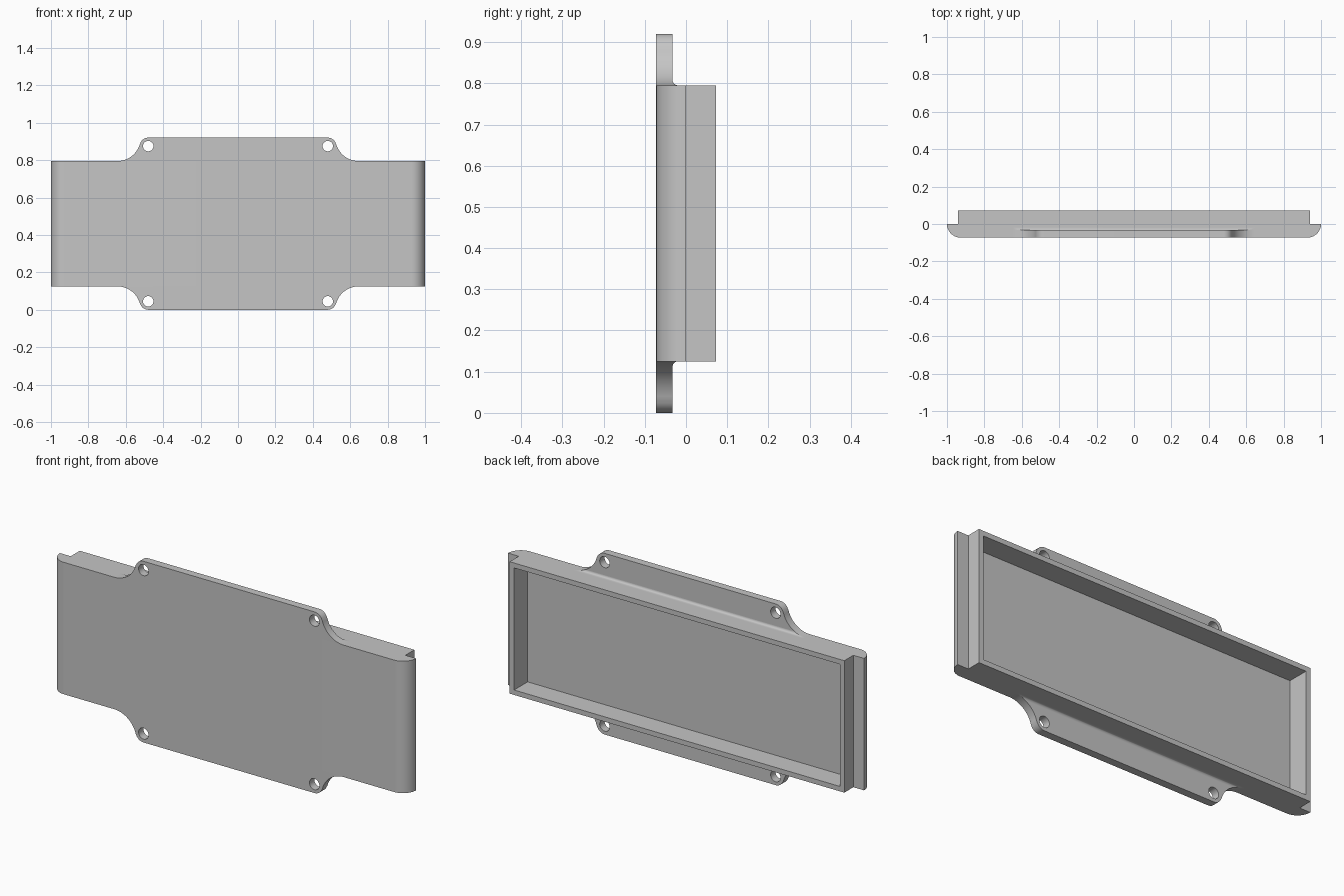
import bpy, bmesh
from math import cos, sin, pi, sqrt, atan2
from mathutils import Vector

if "Cube" in bpy.data.objects:
    bpy.data.objects.remove(bpy.data.objects["Cube"], do_unlink=True)

# Overall dimensions
FRONT, BACK, STEP = -0.0725, 0.0725, 0.0
FLANGE_BACK, FLOOR = -0.033, -0.036
HEIGHT, Z_LOW, Z_HIGH = 0.92, 0.125, 0.795
HALF, TRAY_HALF, WALL = 1.0, 0.94, 0.025
HOLE_X, HOLE_Z, HOLE_R = 0.48, 0.875, 0.028
CORNER_R, SWEEP_R, SWEEP_X = 0.045, 0.125, 0.645

grey = bpy.data.materials.new("plain grey")
grey.use_nodes = True
colour = (0.56, 0.56, 0.56, 1)
grey.diffuse_color = colour
grey.node_tree.nodes["Principled BSDF"].inputs["Base Color"].default_value = colour


def arc(cx, cy, r, a, b, n):
    return [(cx + r * cos(a + (b - a) * i / n), cy + r * sin(a + (b - a) * i / n))
            for i in range(n + 1)]


def finish(name, bm):
    bmesh.ops.recalc_face_normals(bm, faces=bm.faces)
    mesh = bpy.data.meshes.new(name)
    bm.to_mesh(mesh)
    bm.free()
    mesh.materials.append(grey)
    ob = bpy.data.objects.new(name, mesh)
    bpy.context.collection.objects.link(ob)
    return ob


def prism(name, points, shift, place):
    """Extrude a 2D outline along shift; place turns (u, v) into 3D."""
    bm = bmesh.new()
    face = bm.faces.new([bm.verts.new(place(u, v)) for u, v in points])
    new = bmesh.ops.extrude_face_region(bm, geom=[face])["geom"]
    bmesh.ops.translate(bm, vec=Vector(shift),
                        verts=[g for g in new if isinstance(g, bmesh.types.BMVert)])
    return finish(name, bm)


def activate(ob):
    bpy.ops.object.select_all(action="DESELECT")
    ob.select_set(True)
    bpy.context.view_layer.objects.active = ob


def cut(ob, cutter):
    mod = ob.modifiers.new("cut", "BOOLEAN")
    mod.operation, mod.solver, mod.object = "DIFFERENCE", "EXACT", cutter
    activate(ob)
    bpy.ops.object.modifier_apply(modifier=mod.name)
    bpy.data.objects.remove(cutter, do_unlink=True)


def smooth(ob):
    activate(ob)
    bpy.ops.object.shade_smooth_by_angle(angle=pi / 6)


# Tray body: stepped plan with rounded front edges, hollowed from the back
r = STEP - FRONT
right_half = arc(HALF - r, STEP, r, -pi / 2, 0, 16)
right_half += [(TRAY_HALF, STEP), (TRAY_HALF, BACK)]
plan = right_half + [(-x, y) for x, y in reversed(right_half)]
body = prism("tray_body", plan, (0, 0, Z_HIGH - Z_LOW), lambda x, y: (x, y, Z_LOW))
w = TRAY_HALF - WALL
pocket = prism("pocket_cutter", [(-w, FLOOR), (w, FLOOR), (w, BACK + 0.1), (-w, BACK + 0.1)],
               (0, 0, Z_HIGH - Z_LOW - 2 * WALL), lambda x, y: (x, y, Z_LOW + WALL))
cut(body, pocket)
smooth(body)

# Mounting flanges: rounded ears sweeping into the body, with screw holes
lean = atan2(HEIGHT - HOLE_Z, SWEEP_X - HOLE_X)
side = arc(SWEEP_X, HEIGHT, SWEEP_R, -pi / 2, -pi + lean, 20)
side += arc(HOLE_X, HOLE_Z, CORNER_R, lean, pi / 2, 12)[1:]
outline = side + [(-x, z) for x, z in reversed(side)]


def sweep_half_width(z):
    return SWEEP_X - sqrt(max(0, SWEEP_R ** 2 - (HEIGHT - z) ** 2))


for label, flip in (("upper", False), ("lower", True)):
    def height(z):
        return HEIGHT - z if flip else z

    flange = prism(label + "_flange", outline, (0, FLANGE_BACK - FRONT, 0),
                   lambda x, z: (x, FRONT, height(z)))
    for s in (-1, 1):
        circle = arc(s * HOLE_X, HOLE_Z, HOLE_R, 0, 2 * pi, 32)[:-1]
        cut(flange, prism("hole_cutter", circle, (0, 0.2, 0),
                          lambda x, z: (x, -0.15, height(z))))
    smooth(flange)

    # Concave fillet between the flange back and the body
    fr = 0.014
    bm = bmesh.new()
    rows = []
    for y, z in arc(FLANGE_BACK + fr, Z_HIGH + fr, fr, -pi / 2, -pi, 8):
        h = sweep_half_width(z)
        rows.append([bm.verts.new((x, yy, height(z)))
                     for x, yy in ((-h, FLANGE_BACK), (-h, y), (h, y), (h, FLANGE_BACK))])
    for a, b in zip(rows, rows[1:]):
        for i in range(3):
            bm.faces.new((a[i], a[i + 1], b[i + 1], b[i]))
    bmesh.ops.remove_doubles(bm, verts=bm.verts, dist=0.00001)
    smooth(finish(label + "_fillet", bm))
